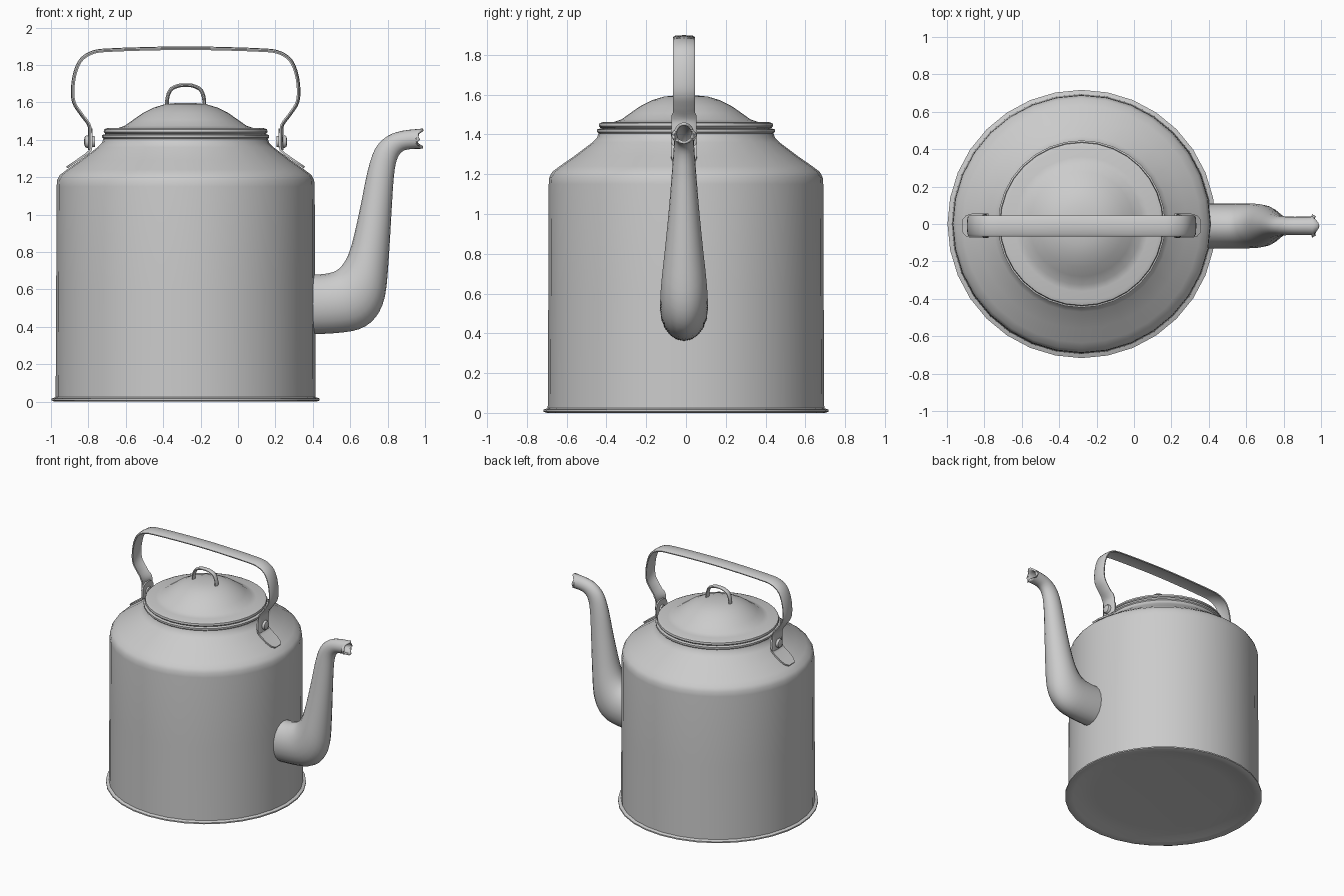
import bpy, bmesh, math
from mathutils import Vector

CX, CY, SEG = -0.28, -0.01, 32

cube = bpy.data.objects.get("Cube")
if cube:
    bpy.data.objects.remove(cube, do_unlink=True)

enamel = bpy.data.materials.new("grey enamel")
enamel.use_nodes = True
grey = (0.6, 0.6, 0.6, 1)
enamel.diffuse_color = grey
enamel.node_tree.nodes["Principled BSDF"].inputs["Base Color"].default_value = grey


def finish(name, bm, angle=40):
    bmesh.ops.remove_doubles(bm, verts=bm.verts[:], dist=1e-5)
    bmesh.ops.recalc_face_normals(bm, faces=bm.faces[:])
    mesh = bpy.data.meshes.new(name)
    bm.to_mesh(mesh)
    bm.free()
    mesh.materials.append(enamel)
    obj = bpy.data.objects.new(name, mesh)
    bpy.context.collection.objects.link(obj)
    bpy.ops.object.select_all(action='DESELECT')
    obj.select_set(True)
    bpy.context.view_layer.objects.active = obj
    bpy.ops.object.shade_smooth_by_angle(angle=math.radians(angle))
    return obj


def skin(bm, rings):
    """Join successive closed rings of points with quads."""
    loops = [[bm.verts.new(p) for p in ring] for ring in rings]
    n = len(rings[0])
    for a, b in zip(loops, loops[1:]):
        for i in range(n):
            j = (i + 1) % n
            bm.faces.new((a[i], a[j], b[j], b[i]))
    return loops


def lathe(name, profile, angle=40):
    bm = bmesh.new()
    turns = [2 * math.pi * i / SEG for i in range(SEG)]
    loops = skin(bm, [[(CX + r * math.cos(t), r * math.sin(t), z) for t in turns]
                      for r, z in profile])
    bm.faces.new(loops[0])
    bm.faces.new(loops[-1])
    return finish(name, bm, angle)


def smooth(points, steps=4):
    """Catmull-Rom curve through tuples of any length."""
    pts = [Vector(p) for p in points]
    pts = [2 * pts[0] - pts[1]] + pts + [2 * pts[-1] - pts[-2]]
    out = []
    for a, b, c, d in zip(pts, pts[1:], pts[2:], pts[3:]):
        for k in range(steps):
            t = k / steps
            out.append(0.5 * (2 * b + (c - a) * t + (2 * a - 5 * b + 4 * c - d) * t**2
                              + (3 * b - a - 3 * c + d) * t**3))
    return out + [pts[-2]]


def strap(name, path, section, widths=None):
    """Sweep a (normal, y) section along an (x, z) path."""
    bm = bmesh.new()
    rings = []
    last = len(path) - 1
    for i, p in enumerate(path):
        d = (path[min(i + 1, last)] - path[max(i - 1, 0)]).normalized()
        w = widths[i] if widths else 1
        rings.append([(p.x - d.y * n, CY + y * w, p.y + d.x * n) for n, y in section])
    loops = skin(bm, rings)
    bm.faces.new(loops[0])
    bm.faces.new(loops[-1])
    return finish(name, bm)


# Body with rolled foot and recessed base
lathe("body", [(0.01, 0.03), (0.5, 0.028), (0.6, 0.022), (0.66, 0.006), (0.7, 0),
               (0.717, 0.006), (0.717, 0.016), (0.695, 0.024), (0.692, 0.6),
               (0.69, 1.15), (0.687, 1.185), (0.672, 1.212), (0.635, 1.24),
               (0.56, 1.292), (0.47, 1.36), (0.447, 1.383), (0.44, 1.405),
               (0.447, 1.412), (0.447, 1.425), (0.43, 1.43)])

# Lid
lathe("lid", [(0.4, 1.425), (0.43, 1.432), (0.438, 1.442), (0.435, 1.456),
              (0.415, 1.463), (0.36, 1.463), (0.325, 1.475), (0.28, 1.507),
              (0.23, 1.542), (0.17, 1.572), (0.11, 1.59), (0.05, 1.596), (0.01, 1.597)])

# Lid loop
disc = [2 * math.pi * i / 10 for i in range(10)]
loop = smooth([(CX - 0.1, 1.56), (CX - 0.098, 1.62), (CX - 0.08, 1.667),
               (CX - 0.04, 1.688), (CX, 1.692), (CX + 0.04, 1.688),
               (CX + 0.08, 1.667), (CX + 0.098, 1.62), (CX + 0.1, 1.56)])
strap("lid_loop", loop, [(0.01 * math.cos(t), 0.02 * math.sin(t)) for t in disc])

# Handle, a strap with edges turned inward
half = [(0.515, 1.345), (0.515, 1.43), (0.52, 1.48), (0.56, 1.535), (0.6, 1.6),
        (0.606, 1.68), (0.59, 1.77), (0.555, 1.835), (0.49, 1.872), (0.4, 1.882),
        (0.2, 1.889)]
handle_path = smooth([(CX - r, z) for r, z in half] + [(CX, 1.892)]
                     + [(CX + r, z) for r, z in reversed(half)])
arch = [(-0.012, -0.054), (-0.004, -0.056), (0.004, -0.044), (0.007, 0),
        (0.004, 0.044), (-0.004, 0.056), (-0.012, 0.054), (-0.005, 0.04),
        (-0.003, 0), (-0.005, -0.04)]
strap("handle", handle_path, arch,
      [1.12 if p.y < 1.5 else 1.0 for p in handle_path])

# Lugs and rivets that hold the handle
flat = [(-0.006, -0.066), (0.006, -0.066), (0.006, 0.066), (-0.006, 0.066)]
foot = [(0.635, 1.252), (0.615, 1.265), (0.58, 1.289), (0.53, 1.324), (0.508, 1.345),
        (0.503, 1.37), (0.503, 1.42), (0.503, 1.445), (0.503, 1.46)]
taper = [0.5, 0.85, 1, 1, 1, 1, 1, 0.8, 0.4]
for side, label in ((1, "left"), (-1, "right")):
    strap(label + "_lug", [Vector((CX + side * r, z)) for r, z in foot], flat, taper)
    bm = bmesh.new()
    skin_rings = [[(CX + side * r, CY + s * math.cos(t), 1.39 + s * math.sin(t))
                   for t in disc]
                  for r, s in ((0.485, 0.03), (0.528, 0.036), (0.538, 0.03), (0.543, 0.012))]
    ends = skin(bm, skin_rings)
    bm.faces.new(ends[0])
    bm.faces.new(ends[-1])
    finish(label + "_rivet", bm)

# Spout: upper edge, lower edge and half width of each section
sections = smooth([
    (0.36, 0.68, 0.36, 0.36, 0.12), (0.46, 0.682, 0.52, 0.366, 0.12),
    (0.53, 0.703, 0.65, 0.388, 0.12), (0.575, 0.755, 0.735, 0.45, 0.118),
    (0.605, 0.83, 0.785, 0.56, 0.11), (0.63, 0.93, 0.805, 0.75, 0.094),
    (0.66, 1.07, 0.82, 1.0, 0.075), (0.695, 1.24, 0.833, 1.2, 0.06),
    (0.735, 1.355, 0.85, 1.295, 0.052), (0.8, 1.42, 0.88, 1.338, 0.049),
    (0.88, 1.448, 0.925, 1.35, 0.049), (0.99, 1.46, 0.99, 1.352, 0.05)], 3)
bm = bmesh.new()
rings = []
for k, (ux, uz, lx, lz, w) in enumerate(sections):
    # The mouth is cut back at both sides to make a beak
    cut = 0.04 if k == len(sections) - 1 else 0
    ring = []
    for i in range(20):
        t = 2 * math.pi * i / 20
        c, s = math.cos(t) / 2, math.sin(t)
        ring.append(((ux + lx) / 2 + (ux - lx) * c - cut * s * s, CY + w * s,
                     (uz + lz) / 2 + (uz - lz) * c))
    rings.append(ring)
skin(bm, rings)
spout = finish("spout", bm, 60)
wall = spout.modifiers.new("wall", 'SOLIDIFY')
wall.thickness = 0.014
wall.offset = -1
